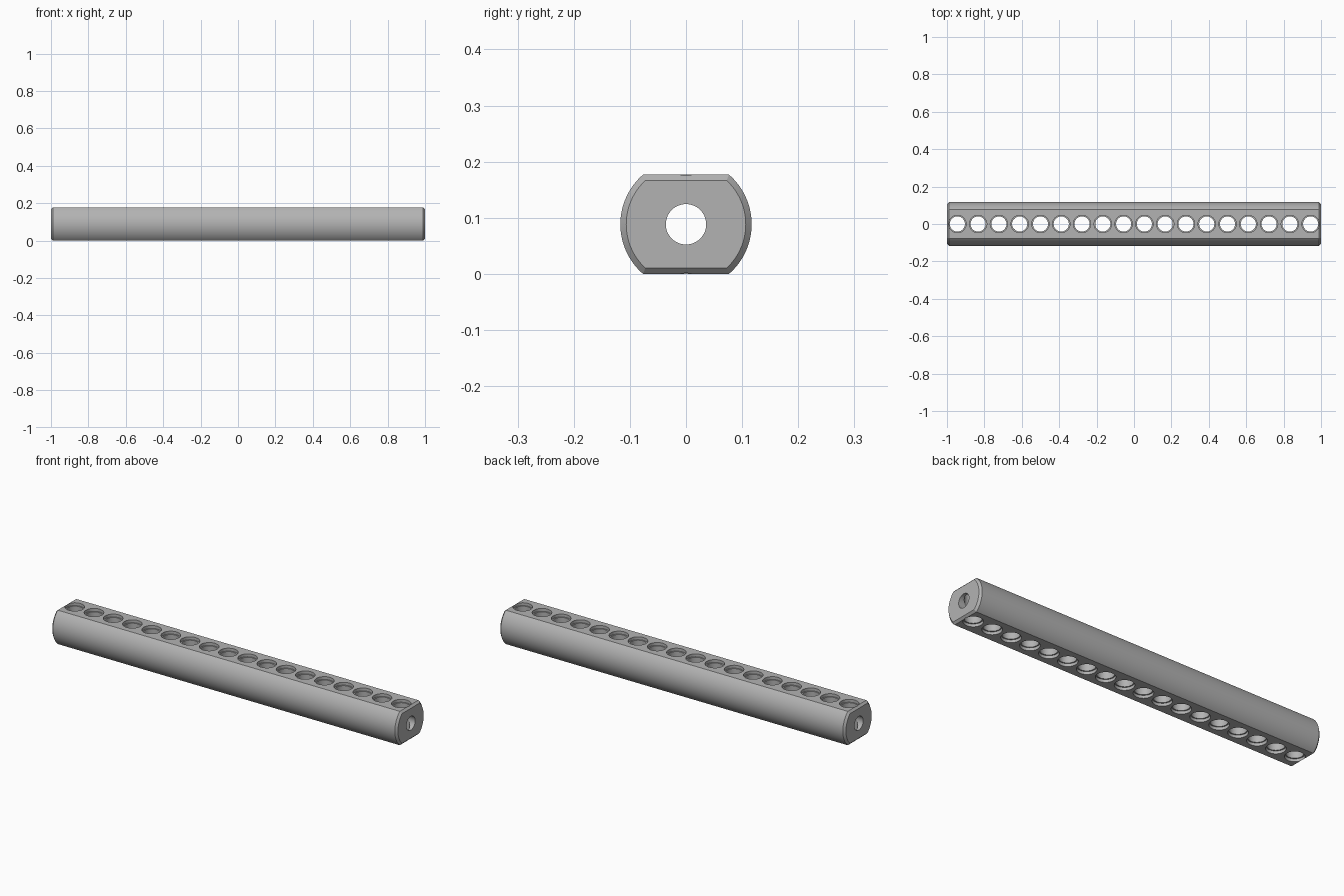
import bpy, bmesh, math

if "Cube" in bpy.data.objects:
    bpy.data.objects.remove(bpy.data.objects["Cube"])

RADIUS, FLAT, MID = 0.117, 0.0885, 0.0885   # round radius, half height between flats, axis height
CHAMFER = 0.0105
HOLES, PITCH = 18, 2 / 18

grey = bpy.data.materials.new("light grey")
grey.diffuse_color = (0.45, 0.45, 0.45, 1)
grey.use_nodes = True
grey.node_tree.nodes["Principled BSDF"].inputs["Base Color"].default_value = grey.diffuse_color


def section(radius, flat, steps=32):
    """Outline of a circle with its top and bottom cut flat."""
    a = math.asin(flat / radius)
    arc = [-a + 2 * a * i / steps for i in range(steps + 1)]
    right = [(radius * math.cos(t), radius * math.sin(t)) for t in arc]
    return right + [(-y, -z) for y, z in right]


def loft(name, rings):
    """Join rings of equal length into a closed solid."""
    bm = bmesh.new()
    loops = [[bm.verts.new(p) for p in ring] for ring in rings]
    n = len(loops[0])
    for a, b in zip(loops, loops[1:]):
        for i in range(n):
            j = (i + 1) % n
            bm.faces.new((a[i], a[j], b[j], b[i]))
    bm.faces.new(loops[0])
    bm.faces.new(loops[-1])
    bmesh.ops.recalc_face_normals(bm, faces=bm.faces)
    mesh = bpy.data.meshes.new(name)
    bm.to_mesh(mesh)
    bm.free()
    obj = bpy.data.objects.new(name, mesh)
    bpy.context.collection.objects.link(obj)
    mesh.materials.append(grey)
    return obj


def circle(radius, n=48):
    return [(radius * math.cos(math.tau * i / n), radius * math.sin(math.tau * i / n)) for i in range(n)]


def cut(target, cutter):
    mod = target.modifiers.new("cut", 'BOOLEAN')
    mod.operation, mod.solver, mod.object = 'DIFFERENCE', 'EXACT', cutter
    bpy.context.view_layer.objects.active = target
    bpy.ops.object.modifier_apply(modifier=mod.name)
    bpy.data.objects.remove(cutter)


# Bar with two flats and chamfered ends
outer = section(RADIUS, FLAT)
inner = section(RADIUS - CHAMFER, FLAT - CHAMFER)
bar = loft("drilled_bar", [
    [(x, y, z + MID) for y, z in sec]
    for x, sec in ((-1, inner), (-1 + CHAMFER, outer), (1 - CHAMFER, outer), (1, inner))])

# Bore along the whole axis
cut(bar, loft("bore_cutter", [[(x, y, z + MID) for y, z in circle(0.036)] for x in (-1.1, 1.1)]))

# Row of vertical holes with a counterbore on both flats
wide, narrow, ledge = 0.0465, 0.0405, FLAT - 0.015
steps = ((-0.12, wide), (-ledge, wide), (-ledge, narrow), (ledge, narrow), (ledge, wide), (0.12, wide))
for k in range(HOLES):
    cx = (k - (HOLES - 1) / 2) * PITCH
    cut(bar, loft("hole_cutter", [[(cx + x, y, MID + z) for x, y in circle(r)] for z, r in steps]))

# Smooth round walls, crisp edges
bpy.ops.object.select_all(action='DESELECT')
bar.select_set(True)
bpy.context.view_layer.objects.active = bar
bpy.ops.object.shade_smooth_by_angle(angle=math.radians(25))
